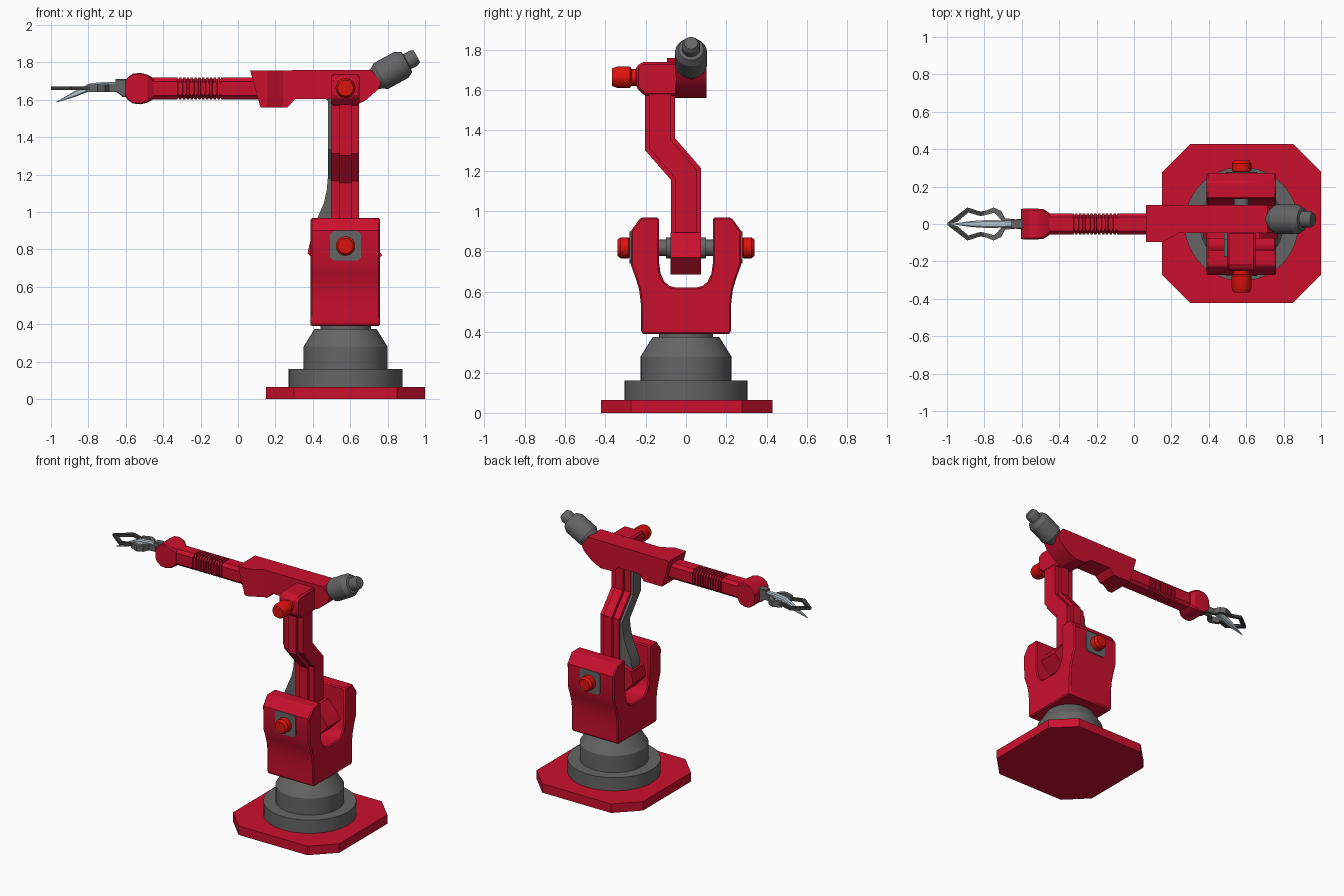
import bpy, bmesh, math
from mathutils import Vector


def material(name, rgb):
    m = bpy.data.materials.new(name)
    m.diffuse_color = (*rgb, 1)
    return m


RED = material("crimson paint", (0.6, 0.005, 0.027))
BOLT = material("bright red", (0.72, 0.006, 0.004))
GREY = material("mid grey", (0.13, 0.13, 0.13))
DARK = material("dark grey", (0.045, 0.05, 0.045))
STEEL = material("pale steel", (0.45, 0.56, 0.62))


def finish(name, bm, mat, bevel=0.0):
    bmesh.ops.recalc_face_normals(bm, faces=bm.faces)
    me = bpy.data.meshes.new(name)
    bm.to_mesh(me)
    bm.free()
    me.materials.append(mat)
    ob = bpy.data.objects.new(name, me)
    bpy.context.collection.objects.link(ob)
    if bevel:
        mod = ob.modifiers.new("edge_bevel", 'BEVEL')
        mod.width, mod.segments, mod.limit_method = bevel, 1, 'ANGLE'
        mod.angle_limit = math.radians(40)
    return ob


def loft(name, rings, mat, bevel=0.0):
    """Skin matching rings of points and cap both ends."""
    bm = bmesh.new()
    vs = [[bm.verts.new(p) for p in ring] for ring in rings]
    n = len(vs[0])
    for a, b in zip(vs, vs[1:]):
        for i in range(n):
            j = (i + 1) % n
            bm.faces.new((a[i], a[j], b[j], b[i]))
    bm.faces.new(vs[0])
    bm.faces.new(vs[-1])
    return finish(name, bm, mat, bevel)


def prism(name, pts, axis, lo, hi, mat, bevel=0.0):
    """Extrude a 2D outline along one axis."""
    place = {'x': lambda a, b, t: (t, a, b), 'y': lambda a, b, t: (a, t, b),
             'z': lambda a, b, t: (a, b, t)}[axis]
    return loft(name, [[place(a, b, t) for a, b in pts] for t in (lo, hi)], mat, bevel)


def lathe(name, profile, origin, direction, mat, segs=40):
    """Spin (radius, distance) pairs round an axis."""
    d = Vector(direction).normalized()
    u = d.orthogonal().normalized()
    w = d.cross(u)
    rings = []
    for r, t in profile:
        rings.append([Vector(origin) + d * t + (u * math.cos(k) + w * math.sin(k)) * r
                      for k in (2 * math.pi * i / segs for i in range(segs))])
    return loft(name, rings, mat)


def octagon(cx, cy, hx, hy, c):
    q = [(hx, hy - c), (hx - c, hy), (c - hx, hy), (-hx, hy - c),
         (-hx, c - hy), (c - hx, -hy), (hx - c, -hy), (hx, c - hy)]
    return [(cx + a, cy + b) for a, b in q]


def x_loft(name, sections, mat):
    """Chamfered box sections along x: (x, z centre, half y, half z, chamfer)."""
    return loft(name, [[(x, a, b) for a, b in octagon(0, z, hy, hz, c)]
                       for x, z, hy, hz, c in sections], mat)


CX = 0.575

# Base plate and turntable
prism("base_plate", octagon(CX, 0.003, 0.425, 0.425, 0.15), 'z', 0, 0.065, RED)
lathe("turntable", [(0.305, 0.06), (0.305, 0.16), (0.225, 0.16), (0.225, 0.28), (0.215, 0.295),
                    (0.172, 0.365), (0.165, 0.375), (0.135, 0.375), (0.135, 0.40)],
      (CX, 0, 0), (0, 0, 1), GREY, 48)

# Forked shoulder yoke, mirrored half outline
half = [(0.21, 0.39), (0.223, 0.40), (0.223, 0.535), (0.232, 0.61), (0.25, 0.67), (0.272, 0.73),
        (0.274, 0.90), (0.225, 0.968), (0.134, 0.968), (0.134, 0.748), (0.126, 0.69),
        (0.108, 0.652), (0.085, 0.63), (0.055, 0.622)]
prism("shoulder_yoke", half + [(-y, z) for y, z in reversed(half)], 'x', 0.388, 0.76, RED, 0.008)

# Shoulder axle, plates and bolts
lathe("shoulder_axle", [(0.04, -0.15), (0.04, -0.10), (0.052, -0.10), (0.052, 0.10),
                        (0.04, 0.10), (0.04, 0.15)], (CX, 0, 0.818), (0, 1, 0), GREY)
bolt = [(0.042, -0.02), (0.042, 0.005), (0.052, 0.012), (0.052, 0.052), (0.042, 0.066), (0.04, 0.068)]
for side, s in (("front", -1), ("back", 1)):
    prism(side + "_bolt_plate", octagon(CX, 0.82, 0.082, 0.08, 0.018), 'y',
          s * 0.27, s * 0.279, GREY)
    lathe(side + "_shoulder_bolt", bolt, (CX, s * 0.272, 0.818), (0, s, 0), BOLT, 24)

# Lower arm hub between the fork sides
prism("arm_hub", [(0.372, 0.78), (0.39, 0.86), (0.47, 0.895), (0.67, 0.895), (0.73, 0.83),
                  (0.77, 0.77), (0.69, 0.685), (0.46, 0.685)], 'y', -0.077, 0.074, RED)


# Cranked lower arm: wide middle rib with narrower side rails
def crank(inset):
    i = inset
    return [(-0.075 + i, 0.72), (-0.075 + i, 1.155 + i * .5), (-0.203 + i, 1.302 + i * .5),
            (-0.203 + i, 1.62), (-0.054 - i, 1.62), (-0.054 - i, 1.361 - i * .5),
            (0.074 - i, 1.213 - i * .5), (0.074 - i, 0.72)]


prism("arm_rib", crank(0), 'x', 0.543, 0.607, RED)
prism("arm_rails", crank(0.02), 'x', 0.497, 0.647, RED)

# Elbow block and bolt
prism("elbow_block", [(-0.203, 1.57), (-0.248, 1.615), (-0.248, 1.718), (-0.213, 1.738),
                      (-0.04, 1.738), (-0.04, 1.57)], 'x', 0.497, 0.65, RED, 0.012)
lathe("elbow_bolt", [(0.042, -0.02), (0.042, 0.025), (0.053, 0.032), (0.053, 0.095),
                     (0.045, 0.118), (0.042, 0.122)], (CX, -0.245, 1.663), (0, -1, 0), BOLT, 24)

# Flat conduit behind the lower arm: (left x, right x, y centre, z)
conduit = [(0.40, 0.50, 0, 0.86), (0.405, 0.50, 0, 0.92), (0.43, 0.50, 0, 0.98),
           (0.46, 0.50, 0, 1.05), (0.475, 0.50, 0, 1.12), (0.48, 0.50, 0, 1.18),
           (0.48, 0.50, -0.128, 1.335), (0.48, 0.50, -0.128, 1.61)]
loft("arm_conduit", [[(a, y - .045, z), (b, y - .045, z), (b, y + .045, z), (a, y + .045, z)]
                     for a, b, y, z in conduit], GREY)

# Upper arm housing: side outline trimmed by a plan outline
housing = prism("upper_arm_housing",
                [(0.065, 1.757), (0.12, 1.56), (0.265, 1.56), (0.305, 1.603), (0.47, 1.603),
                 (0.52, 1.565), (0.61, 1.562), (0.68, 1.595), (0.745, 1.652), (0.765, 1.69),
                 (0.715, 1.76)], 'y', -0.2, 0.2, RED)
plan = prism("housing_trim", [(0, 0.102), (0, -0.095), (0.155, -0.095), (0.24, -0.047),
                              (0.9, -0.047), (0.9, 0.102)], 'z', 1.4, 1.9, RED)
plan.hide_render = True
plan.hide_set(True)
cut = housing.modifiers.new("plan_trim", 'BOOLEAN')
cut.operation, cut.solver, cut.object = 'INTERSECT', 'EXACT', plan

# Tilted motor at the rear of the upper arm
lathe("rear_motor", [(0.05, -0.04), (0.062, 0), (0.079, 0.025), (0.079, 0.15), (0.062, 0.182),
                     (0.045, 0.185), (0.045, 0.225), (0.034, 0.245)],
      (0.742, 0.025, 1.715), (0.877, 0, 0.48), GREY, 32)

# Forearm with ribbed middle section
Z = 1.66
sections = [(0.13, Z, 0.057, 0.058, 0.02), (-0.09, Z, 0.057, 0.058, 0.02)]
for i in range(12):
    x = -0.09 - i * 0.0205
    for dx, r in ((0.001, 0.05), (0.006, 0.05), (0.007, 0.058), (0.0195, 0.058)):
        sections.append((x - dx, Z, r - 0.001, r, 0.02))
sections.append((-0.47, Z, 0.057, 0.058, 0.02))
x_loft("forearm", sections, RED)

# Wrist knuckle and gripper mount
x_loft("wrist", [(-0.453, Z, 0.06, 0.057, 0.015), (-0.485, Z, 0.08, 0.075, 0.01),
                 (-0.52, Z, 0.082, 0.084, 0.006), (-0.562, Z, 0.082, 0.08, 0.006),
                 (-0.59, Z, 0.082, 0.06, 0.006), (-0.605, Z, 0.08, 0.035, 0.006)], RED)
x_loft("gripper_mount", [(-0.59, 1.663, 0.026, 0.048, 0.004), (-0.615, 1.663, 0.026, 0.048, 0.004),
                         (-0.655, 1.678, 0.024, 0.032, 0.004)], GREY)

# Two flat side fingers, each with a grey knuckle and a dark tip
knuckle = [(-0.63, 0.008), (-0.64, 0.026), (-0.69, 0.03), (-0.71, 0.07), (-0.75, 0.088),
           (-0.81, 0.064), (-0.80, 0.046), (-0.75, 0.06), (-0.735, 0.05), (-0.70, 0.008)]
tip = [(-0.79, 0.072), (-0.82, 0.066), (-0.89, 0.088), (-0.915, 0.07), (-1.0, 0.004),
       (-0.985, 0.0), (-0.945, 0.012), (-0.885, 0.062), (-0.82, 0.042), (-0.78, 0.052)]
for side, s in (("front", -1), ("back", 1)):
    prism(side + "_finger_knuckle", [(x, s * y) for x, y in knuckle], 'z', 1.642, 1.682, GREY)
    prism(side + "_finger_tip", [(x, s * y) for x, y in tip], 'z', 1.653, 1.672, DARK)

# Central tapering steel finger
x_loft("steel_finger", [(-0.63, 1.682, 0.016, 0.014, 0.006), (-0.72, 1.68, 0.02, 0.015, 0.007),
                        (-0.79, 1.668, 0.021, 0.02, 0.008), (-0.87, 1.632, 0.016, 0.016, 0.006),
                        (-0.97, 1.588, 0.002, 0.002, 0.0007)], STEEL)

# Smooth the round parts while keeping hard edges
for ob in bpy.context.scene.objects:
    if ob != plan:
        ob.select_set(True)
        bpy.context.view_layer.objects.active = ob
bpy.ops.object.shade_smooth_by_angle(angle=math.radians(25))
